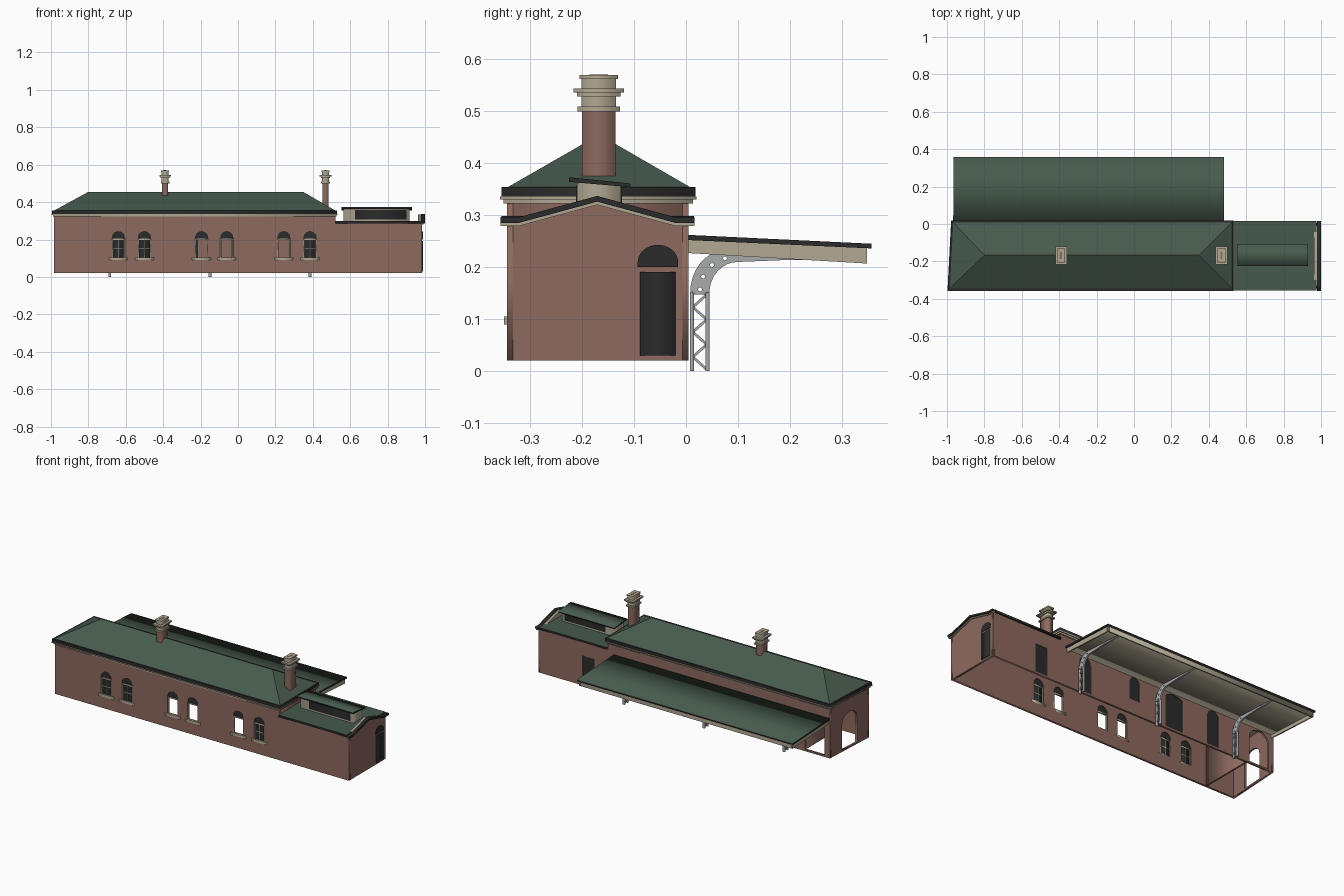
import bpy, bmesh, math

if "Cube" in bpy.data.objects:
    bpy.data.objects.remove(bpy.data.objects["Cube"])

def material(name, rgb):
    m = bpy.data.materials.new(name)
    lin = [((c / 255 + 0.055) / 1.055) ** 2.4 for c in rgb]
    m.diffuse_color = (*lin, 1)
    m.use_nodes = True
    m.node_tree.nodes["Principled BSDF"].inputs["Base Color"].default_value = m.diffuse_color
    return m

BRICK = material("brick", (141, 106, 96))
GREEN = material("roof green", (71, 90, 77))
STONE = material("stone trim", (178, 169, 148))
DARK = material("dark trim", (43, 43, 43))
GREY = material("ironwork grey", (170, 171, 174))

def finish(name, bm, mat, top=None):
    bmesh.ops.remove_doubles(bm, verts=bm.verts, dist=1e-5)
    bmesh.ops.recalc_face_normals(bm, faces=bm.faces)
    bm.normal_update()
    me = bpy.data.meshes.new(name)
    me.materials.append(mat)
    if top:  # upward faces take the second colour
        me.materials.append(top)
        for f in bm.faces:
            f.material_index = int(f.normal.z > 0.5)
    bm.to_mesh(me)
    bm.free()
    ob = bpy.data.objects.new(name, me)
    bpy.context.collection.objects.link(ob)
    return ob

def prism(name, axis, lo, hi, outline, mat, holes=(), top=None):
    """Extrude a 2D outline with holes along an axis from lo to hi."""
    cu = bpy.data.curves.new(name + "_profile", 'CURVE')
    cu.dimensions = '2D'
    cu.fill_mode = 'BOTH'
    cu.extrude = (hi - lo) / 2
    for loop in [outline, *holes]:
        s = cu.splines.new('POLY')
        s.points.add(len(loop) - 1)
        for p, (a, b) in zip(s.points, loop):
            p.co = (a, b, 0, 1)
        s.use_cyclic_u = True
    tmp = bpy.data.objects.new(name + "_profile", cu)
    bpy.context.collection.objects.link(tmp)
    dg = bpy.context.evaluated_depsgraph_get()
    me = bpy.data.meshes.new_from_object(tmp.evaluated_get(dg))
    bm = bmesh.new()
    bm.from_mesh(me)
    bpy.data.objects.remove(tmp)
    bpy.data.curves.remove(cu)
    bpy.data.meshes.remove(me)
    mid = (lo + hi) / 2
    for v in bm.verts:
        a, b, c = v.co.x, v.co.y, v.co.z + mid
        v.co = {'x': (c, a, b), 'y': (a, c, b), 'z': (a, b, c)}[axis]
    return finish(name, bm, mat, top)

def rect(a0, a1, b0, b1):
    return [(a0, b0), (a1, b0), (a1, b1), (a0, b1)]

def box(name, x0, x1, y0, y1, z0, z1, mat, top=None):
    return prism(name, 'z', z0, z1, rect(x0, x1, y0, y1), mat, top=top)

def arch(c, w, z0, z1, rise, n=10):
    """Opening with a round or shallow arched head."""
    pts = [(c - w / 2, z0), (c + w / 2, z0)]
    for i in range(n + 1):
        t = math.pi * i / n
        pts.append((c + w / 2 * math.cos(t), z1 - rise + rise * math.sin(t)))
    return pts

def bar(name, p, q, w, lo, hi, mat):
    dy, dz = q[0] - p[0], q[1] - p[1]
    k = w / 2 / math.hypot(dy, dz)
    n = (-dz * k, dy * k)
    prism(name, 'x', lo, hi, [(p[0] + n[0], p[1] + n[1]), (q[0] + n[0], q[1] + n[1]),
                              (q[0] - n[0], q[1] - n[1]), (p[0] - n[0], p[1] - n[1])], mat)

# Long walls, main block stepping down to the annex
long_wall = [(-.985, .02), (.985, .02), (.985, .288), (.52, .288), (.52, .327), (-.985, .327)]
front_x = [-.64, -.50, -.195, -.06, .245, .385]
prism("front_wall", 'y', -.345, -.333, long_wall, BRICK,
      [arch(x, .07, .105, .245, .035) for x in front_x])
back_openings = [arch(.345, .08, .03, .245, .04), arch(0, .07, .105, .245, .035),
                 arch(-.275, .12, .03, .24, .025), arch(-.545, .08, .03, .245, .04),
                 rect(.61, .69, .03, .2)]
porch = arch(-.875, .15, .03, .24, .05)
prism("back_wall", 'y', -.007, .005, long_wall, BRICK, back_openings + [porch])
for i, o in enumerate(back_openings):
    prism(f"back_door_pane_{i}", 'y', -.003, .001, o, DARK)

# End walls, porch partition and step above the annex
prism("left_end_wall", 'x', -.985, -.973, rect(-.345, .005, .02, .327), BRICK,
      [arch(-.17, .13, .03, .24, .05)])
box("porch_partition", -.79, -.78, -.335, -.005, .02, .327, BRICK)
box("main_block_end_wall", .508, .52, -.345, .005, .28, .327, BRICK)

# Front windows: stone sill, dark arched light, transom, jambs; some sashes are glazed
for i, x in enumerate(front_x):
    box(f"window_sill_{i}", x - .05, x + .05, -.35, -.333, .09, .105, STONE)
    prism(f"window_head_{i}", 'y', -.341, -.337, arch(x, .07, .205, .245, .035), DARK)
    box(f"window_transom_{i}", x - .035, x + .035, -.343, -.335, .198, .205, STONE)
    for s in (-1, 1):
        c = x + s * .032
        box(f"window_jamb_{i}", c - .003, c + .003, -.343, -.335, .105, .2, STONE)
    if i in (0, 1, 5):
        box(f"window_glass_{i}", x - .03, x + .03, -.341, -.337, .105, .2, DARK)
        box(f"window_mullion_{i}", x - .0015, x + .0015, -.342, -.336, .105, .2, STONE)
        box(f"window_rail_{i}", x - .03, x + .03, -.342, -.336, .151, .155, STONE)

# Main cornice, gutter and hipped roof
box("cornice_lower", -.99, .526, -.351, .013, .322, .33, STONE)
box("cornice_upper", -.997, .532, -.358, .02, .33, .336, STONE)
box("gutter", -.995, .53, -.355, .018, .336, .354, DARK)
bm = bmesh.new()
v = [bm.verts.new(p) for p in [(-.985, -.343, .354), (.522, -.343, .354), (.522, .008, .354),
                               (-.985, .008, .354), (-.8, -.167, .455), (.348, -.167, .455)]]
for f in [(0, 1, 5, 4), (1, 2, 5), (2, 3, 4, 5), (3, 0, 4), (3, 2, 1, 0)]:
    bm.faces.new([v[i] for i in f])
finish("hipped_roof", bm, GREEN)

# Chimneys: brick stack with stepped stone cap
for cx in (-.39, .468):
    for part, hx, hy, z0, z1, m in [("stack", .017, .032, .3, .502, BRICK),
                                    ("collar", .023, .041, .5, .509, STONE),
                                    ("neck", .018, .033, .509, .528, STONE),
                                    ("neck_flare", .024, .042, .528, .536, STONE),
                                    ("cap", .031, .049, .536, .544, STONE),
                                    ("crown", .018, .033, .544, .562, STONE),
                                    ("crown_rim", .021, .037, .562, .57, STONE),
                                    ("flue", .006, .018, .57, .571, BRICK)]:
        box("chimney_" + part, cx - hx, cx + hx, -.168 - hy, -.168 + hy, z0, z1, m)

# Annex flat roof with gabled end parapet
box("annex_roof", .52, .975, -.355, .015, .286, .298, DARK, GREEN)

def gable(z, y0=-.357, y1=.016):
    return [(y0, z), (-.322, z), (-.171, z + .041), (-.02, z), (y1, z)]

prism("annex_end_wall", 'x', .973, .985,
      [(.005, .02), (-.345, .02)] + gable(.284, -.345, .005), BRICK)
prism("gable_moulding", 'x', .98, .992, gable(.286) + gable(.279)[::-1], STONE)
prism("gable_coping", 'x', .978, 1.0, gable(.296) + gable(.285)[::-1], DARK)
prism("gable_inner_face", 'x', .962, .978,
      [(-.01, .28), (-.332, .28)] + gable(.292, -.332, -.01), STONE)

# Annex end door and fanlight
box("end_door", .984, .988, -.089, -.02, .03, .191, DARK)
prism("end_fanlight", 'x', .984, .988, arch(-.054, .078, .2, .243, .033), DARK)

# Roof lantern on the annex
box("lantern_body", .565, .918, -.21, -.125, .29, .362, STONE)
for y in (-.212, -.126):
    box("lantern_glazing", .625, .9, y, y + .003, .308, .357, DARK)
prism("lantern_roof", 'x', .553, .93,
      [(-.225, .364), (-.107, .354), (-.107, .361), (-.225, .373)], DARK, top=GREEN)

# Platform canopy
prism("canopy_roof", 'x', -.985, .48,
      [(.005, .252), (.357, .236), (.357, .245), (.005, .262)], DARK, top=GREEN)
prism("canopy_ceiling", 'x', -.975, .47,
      [(.005, .246), (.345, .23), (.345, .237), (.005, .253)], STONE)
for x in (-.977, .464):
    prism("canopy_end_fascia", 'x', x, x + .008,
          [(.005, .227), (.348, .207), (.348, .238), (.005, .254)], STONE)
box("canopy_back_fascia", -.977, .472, .34, .348, .207, .238, STONE)

# Lattice columns with curved, pierced brackets
quarter = [math.pi / 2 * i / 8 for i in range(9)]
bracket = [(.075 - .067 * math.cos(t), .15 + .082 * math.sin(t)) for t in quarter]
bracket += [(.33, .219), (.33, .214), (.2, .214)]
bracket += [(.1 - .055 * math.cos(t), .15 + .06 * math.sin(t)) for t in reversed(quarter)]
holes = [[(y + .004 * math.cos(k * math.pi / 4), z + .004 * math.sin(k * math.pi / 4))
          for k in range(8)] for y, z in [(.027, .157), (.033, .182), (.05, .204), (.075, .217)]]
for x in (-.685, -.15, .385):
    for y in (.008, .038):
        box("column_post", x - .007, x + .007, y, y + .007, 0, .15, GREY)
    box("column_head", x - .007, x + .007, .008, .045, .147, .152, GREY)
    for i in range(6):
        a, b = (.013, .04) if i % 2 else (.04, .013)
        bar("column_lattice", (a, .003 + .024 * i), (b, .027 + .024 * i), .005,
            x - .004, x + .004, GREY)
    prism("canopy_bracket", 'x', x - .005, x + .005, bracket, GREY, holes)

# The left end of the building is slightly out of square
for ob in bpy.context.collection.objects:
    for v in ob.data.vertices:
        if v.co.x < -.9:
            v.co.x += .052 * (min(v.co.y, .03) + .35)
